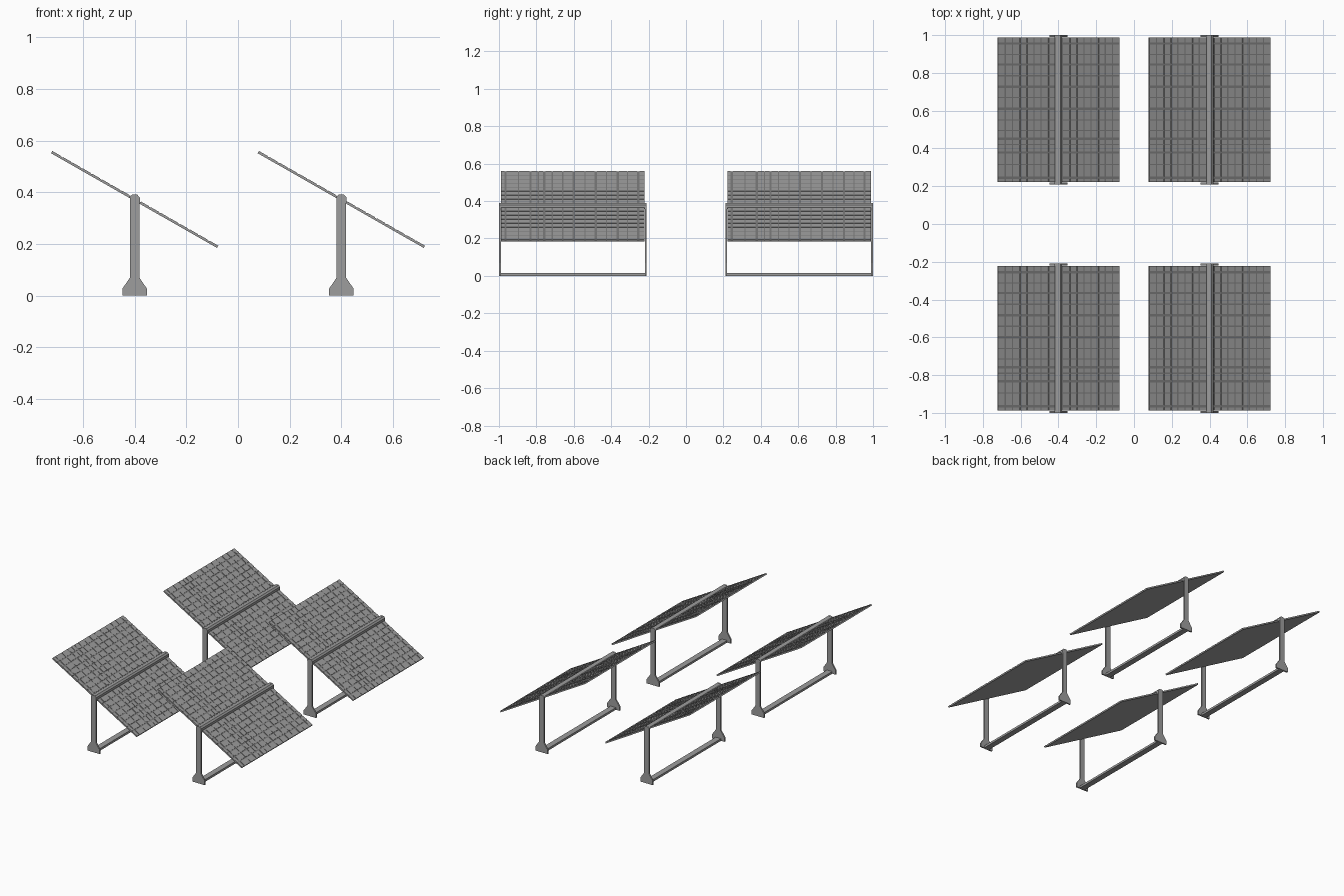
import bpy, bmesh
from math import radians
from mathutils import Matrix, Vector

cube = bpy.data.objects.get("Cube")
if cube:
    bpy.data.objects.remove(cube, do_unlink=True)


def material(name, value):
    mat = bpy.data.materials.new(name)
    mat.use_nodes = True
    colour = (value, value, value, 1)
    mat.diffuse_color = colour
    mat.node_tree.nodes["Principled BSDF"].inputs["Base Color"].default_value = colour
    return mat


GREY = material("steel grey", 0.34)
DARK = material("groove grey", 0.2)

HALF_LENGTH = 0.395      # beam half length along y
PANEL_HALF = 0.383       # panel half length along y
SLOPE_HALF = 0.37        # panel half width along the slope
PANEL_Z = 0.3725


def add_box(bm, low, high, index=0):
    low, high = Vector(low), Vector(high)
    size = high - low
    matrix = Matrix.Translation((low + high) / 2) @ Matrix.Diagonal((*size, 1))
    verts = bmesh.ops.create_cube(bm, size=1, matrix=matrix)["verts"]
    for face in {f for v in verts for f in v.link_faces}:
        face.material_index = index


def add_prism(bm, profile, y0, y1):
    """Extrude an x-z outline along y."""
    face = bm.faces.new([bm.verts.new((x, y0, z)) for x, z in profile])
    moved = bmesh.ops.extrude_face_region(bm, geom=[face])["geom"]
    verts = [g for g in moved if isinstance(g, bmesh.types.BMVert)]
    bmesh.ops.translate(bm, verts=verts, vec=(0, y1 - y0, 0))


def finish(bm, name, mats):
    bmesh.ops.recalc_face_normals(bm, faces=bm.faces)
    mesh = bpy.data.meshes.new(name)
    bm.to_mesh(mesh)
    bm.free()
    for mat in mats:
        mesh.materials.append(mat)
    return mesh


def panel_mesh():
    bm = bmesh.new()
    # backing sheet, whose upper face shows in the grooves
    add_box(bm, (-SLOPE_HALF, -PANEL_HALF, -0.005), (SLOPE_HALF, PANEL_HALF, 0.003))
    for face in bm.faces:
        if face.normal.z > 0.5 or face.calc_center_median().z > 0.002:
            face.material_index = 1
    # raised cells between the grooves; major grooves are wider
    rows = [-PANEL_HALF, -0.36, -0.29, -0.227, -0.185, -0.153, -0.11, -0.054,
            0.005, 0.064, 0.122, 0.18, 0.24, 0.293, 0.35, PANEL_HALF]
    major = {-0.36, -0.227, -0.153, 0.005, 0.122, 0.24, 0.35}

    def gap(y):
        return 0 if abs(y) == PANEL_HALF else 0.006 if y in major else 0.003

    columns = 17
    pitch = 2 * SLOPE_HALF / columns
    for c in range(columns):
        u = -SLOPE_HALF + c * pitch
        left = 0.004 if c else 0
        right = 0.004 if c < columns - 1 else 0
        for y0, y1 in zip(rows, rows[1:]):
            add_box(bm, (u + left, y0 + gap(y0), 0.003),
                    (u + pitch - right, y1 - gap(y1), 0.005))
    bmesh.ops.rotate(bm, verts=bm.verts, matrix=Matrix.Rotation(radians(29.7), 3, 'Y'))
    bmesh.ops.translate(bm, verts=bm.verts, vec=(0, 0, PANEL_Z))
    return finish(bm, "panel", [GREY, DARK])


def posts_mesh():
    # flat end posts with flared feet and bevelled tops
    half = [(0.047, 0), (0.047, 0.028), (0.018, 0.07), (0.018, 0.382), (0.01, 0.391)]
    outline = half + [(-x, z) for x, z in reversed(half)]
    bm = bmesh.new()
    for side in (-1, 1):
        add_prism(bm, outline, side * HALF_LENGTH, side * (HALF_LENGTH - 0.01))
    return finish(bm, "end_posts", [GREY])


def beam_mesh():
    # rounded cap over the panel's middle
    outline = [(0.02, 0.358), (0.02, 0.38), (0.011, 0.39), (-0.011, 0.39),
               (-0.02, 0.384), (-0.02, 0.38)]
    bm = bmesh.new()
    add_prism(bm, outline, -HALF_LENGTH, HALF_LENGTH)
    return finish(bm, "top_beam", [GREY])


def rail_mesh():
    bm = bmesh.new()
    add_box(bm, (-0.02, 0.01 - HALF_LENGTH, 0), (0.02, HALF_LENGTH - 0.01, 0.015))
    return finish(bm, "ground_rail", [GREY])


# four identical units sharing their meshes
parts = [panel_mesh(), posts_mesh(), beam_mesh(), rail_mesh()]
for x, x_name in ((-0.4, "right"), (0.4, "left")):
    for y, y_name in ((-0.605, "front"), (0.605, "back")):
        for mesh in parts:
            obj = bpy.data.objects.new(f"{y_name}_{x_name}_{mesh.name}", mesh)
            obj.location = (x, y, 0)
            bpy.context.collection.objects.link(obj)
